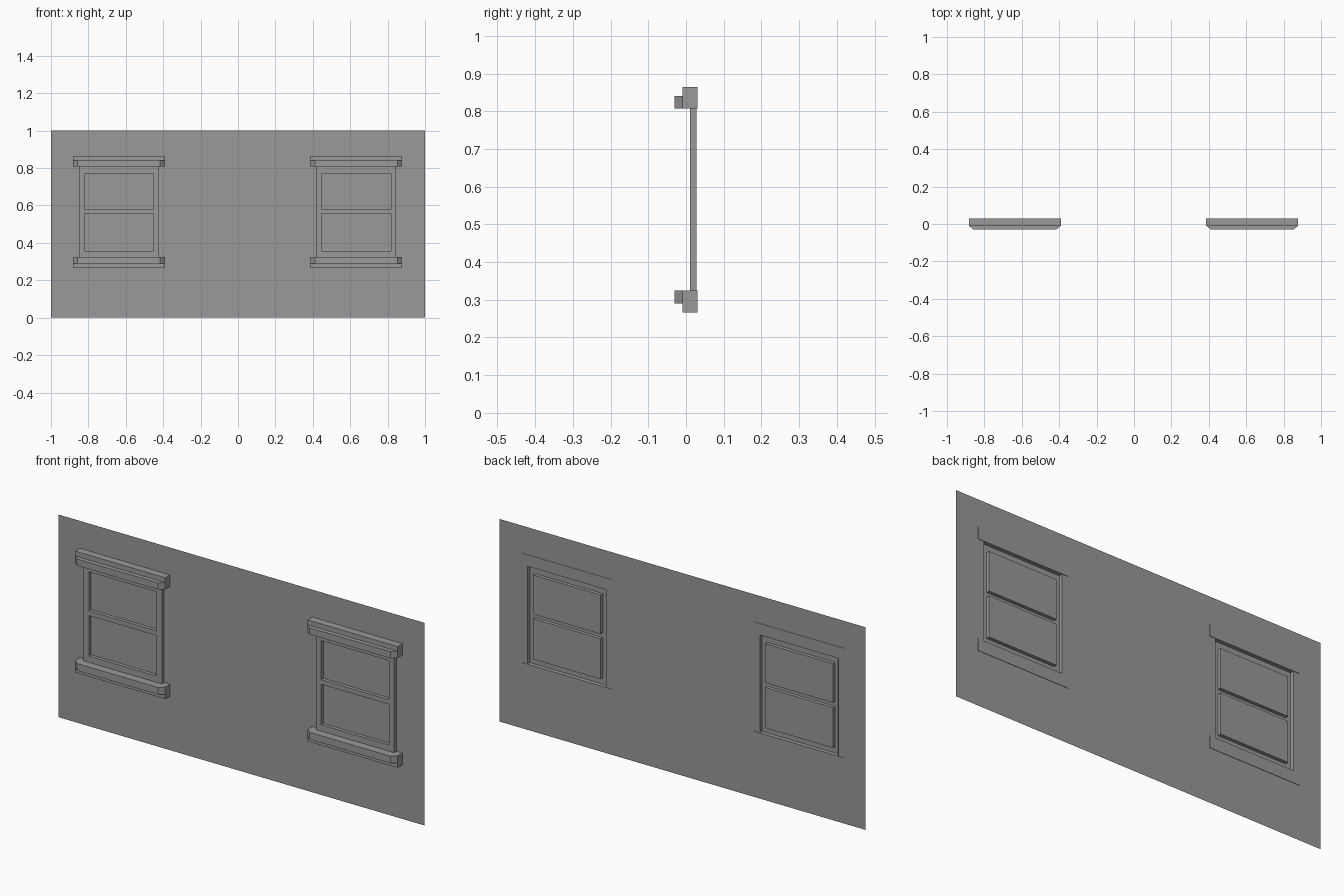
import bpy, bmesh

cube = bpy.data.objects.get("Cube")
if cube:
    bpy.data.objects.remove(cube, do_unlink=True)

grey = bpy.data.materials.new("plain grey")
grey.use_nodes = True
grey.diffuse_color = (0.32, 0.32, 0.32, 1)
grey.node_tree.nodes["Principled BSDF"].inputs["Base Color"].default_value = grey.diffuse_color

WALL_Y, FRAME_Y, PANE_Y = 0.028, 0.01, 0.027
BACK_Y, LEDGE_Y, NOSE_Y = 0.03, -0.009, -0.03
CENTRES = {"right": -0.637, "left": 0.632}
FRAME_HALF, PANE_HALF, LEDGE_HALF, CHAMFER = 0.214, 0.185, 0.246, 0.025
SILL_TOP, LINTEL_BASE = 0.325, 0.808
PANES = [(0.356, 0.556), (0.579, 0.772)]


def finish(name, bm):
    mesh = bpy.data.meshes.new(name)
    bm.to_mesh(mesh)
    bm.free()
    mesh.materials.append(grey)
    obj = bpy.data.objects.new(name, mesh)
    bpy.context.collection.objects.link(obj)
    return obj


def prism(name, outline, z0, z1):
    """Straight upright block from a plan outline."""
    bm = bmesh.new()
    low, high = [[bm.verts.new((x, y, z)) for x, y in outline] for z in (z0, z1)]
    bm.faces.new(low)
    bm.faces.new(high)
    for i in range(len(outline)):
        j = (i + 1) % len(outline)
        bm.faces.new((low[i], low[j], high[j], high[i]))
    bmesh.ops.recalc_face_normals(bm, faces=bm.faces)
    return finish(name, bm)


def depth(x, z):
    """Depth of the pressed wall sheet at a point."""
    for c in CENTRES.values():
        if abs(x - c) < FRAME_HALF and SILL_TOP < z < LINTEL_BASE:
            in_pane = any(a < z < b for a, b in PANES)
            return PANE_Y if abs(x - c) < PANE_HALF and in_pane else FRAME_Y
    return WALL_Y


# Wall sheet with the window frames pressed forward and the panes set back
xs = sorted([-1, 1] + [c + s * h for c in CENTRES.values()
                       for s in (-1, 1) for h in (FRAME_HALF, PANE_HALF)])
zs = sorted([0, SILL_TOP, LINTEL_BASE, 1] + [z for pane in PANES for z in pane])
bm = bmesh.new()


def quad(*points):
    bm.faces.new([bm.verts.new(p) for p in points])


for i, (x0, x1) in enumerate(zip(xs, xs[1:])):
    for k, (z0, z1) in enumerate(zip(zs, zs[1:])):
        mx, mz = (x0 + x1) / 2, (z0 + z1) / 2
        y = depth(mx, mz)
        quad((x0, y, z0), (x1, y, z0), (x1, y, z1), (x0, y, z1))
        # Reveals between neighbouring areas of different depth
        if i + 2 < len(xs):
            n = depth((x1 + xs[i + 2]) / 2, mz)
            if n != y:
                quad((x1, y, z0), (x1, n, z0), (x1, n, z1), (x1, y, z1))
        if k + 2 < len(zs):
            n = depth(mx, (z1 + zs[k + 2]) / 2)
            if n != y:
                quad((x0, y, z1), (x1, y, z1), (x1, n, z1), (x0, n, z1))
bmesh.ops.remove_doubles(bm, verts=bm.verts, dist=0.0001)
bmesh.ops.recalc_face_normals(bm, faces=bm.faces)
if max(bm.faces, key=lambda f: f.calc_area()).normal.y > 0:
    bmesh.ops.reverse_faces(bm, faces=bm.faces)
bmesh.ops.dissolve_limit(bm, angle_limit=0.01, verts=bm.verts, edges=bm.edges)
finish("wall_with_windows", bm)

# Lintels and sills, each a block with a chamfered nosing
for side, c in CENTRES.items():
    a, b = c - LEDGE_HALF, c + LEDGE_HALF
    block = [(a, LEDGE_Y), (b, LEDGE_Y), (b, BACK_Y), (a, BACK_Y)]
    nose = [(a, LEDGE_Y), (a + CHAMFER, NOSE_Y), (b - CHAMFER, NOSE_Y), (b, LEDGE_Y)]
    prism(side + "_lintel", block, LINTEL_BASE, 0.865)
    prism(side + "_lintel_nosing", nose, LINTEL_BASE, 0.841)
    prism(side + "_sill", block, 0.266, SILL_TOP)
    prism(side + "_sill_nosing", nose, 0.29, SILL_TOP)
